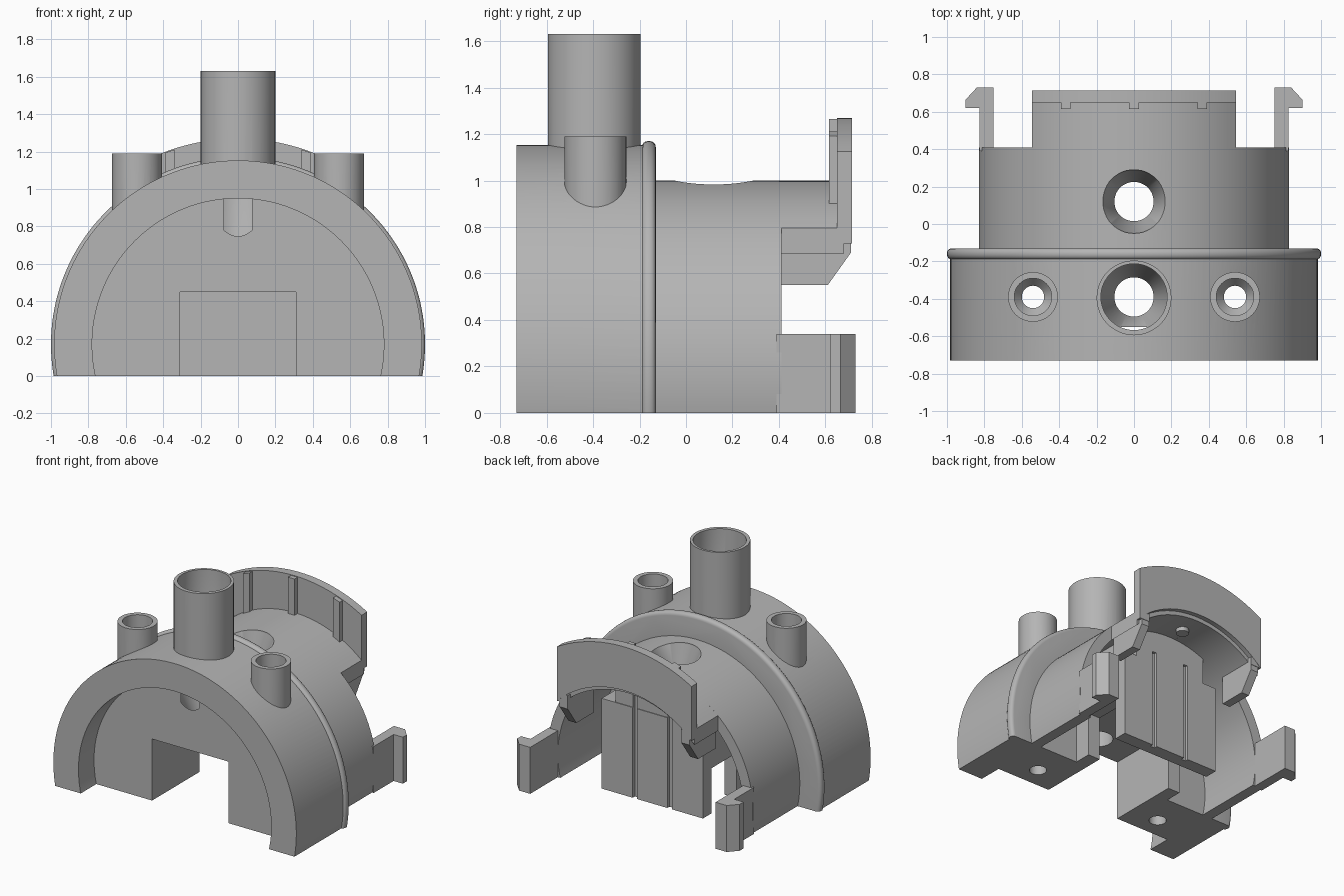
import bpy, bmesh, math
from mathutils import Vector

if "Cube" in bpy.data.objects:
    bpy.data.objects.remove(bpy.data.objects["Cube"], do_unlink=True)

AXIS_Z = 0.17   # height of the common arch axis

grey = bpy.data.materials.new("plain grey")
grey.use_nodes = True
COLOUR = (0.46, 0.46, 0.46, 1)
grey.diffuse_color = COLOUR
grey.node_tree.nodes["Principled BSDF"].inputs["Base Color"].default_value = COLOUR


def prism(name, pts, axis, lo, hi):
    """Extrude a 2D outline along the named axis."""
    place = {"x": lambda p, t: (t, p[0], p[1]),
             "y": lambda p, t: (p[0], t, p[1]),
             "z": lambda p, t: (p[0], p[1], t)}[axis]
    bm = bmesh.new()
    face = bm.faces.new([bm.verts.new(place(p, lo)) for p in pts])
    ext = bmesh.ops.extrude_face_region(bm, geom=[face])
    moved = [g for g in ext["geom"] if isinstance(g, bmesh.types.BMVert)]
    bmesh.ops.translate(bm, verts=moved,
                        vec=Vector(place((0, 0), hi)) - Vector(place((0, 0), lo)))
    bmesh.ops.recalc_face_normals(bm, faces=bm.faces)
    mesh = bpy.data.meshes.new(name)
    bm.to_mesh(mesh)
    bm.free()
    mesh.materials.append(grey)
    ob = bpy.data.objects.new(name, mesh)
    bpy.context.collection.objects.link(ob)
    return ob


def arch(name, r, y0, y1, floor=-0.1, n=96):
    """Round-topped solid running along y."""
    a = math.asin((floor - AXIS_Z) / r)
    pts = []
    for i in range(n + 1):
        t = a + (math.pi - 2 * a) * i / n
        pts.append((r * math.cos(t), AXIS_Z + r * math.sin(t)))
    return prism(name, pts, "y", y0, y1)


def sector(name, r0, r1, x0, x1, y0, y1, n=24):
    """Piece of a curved band cut off by vertical sides."""
    xs = [x0 + (x1 - x0) * i / n for i in range(n + 1)]
    rim = lambda r, x: (x, AXIS_Z + math.sqrt(r * r - x * x))
    pts = [rim(r1, x) for x in xs] + [rim(r0, x) for x in reversed(xs)]
    return prism(name, pts, "y", y0, y1)


def box(name, x0, x1, y0, y1, z0, z1):
    return prism(name, [(x0, y0), (x1, y0), (x1, y1), (x0, y1)], "z", z0, z1)


def lathe(name, x, y, steps, n=48):
    """Turned solid on a vertical axis from (radius, height) steps."""
    bm = bmesh.new()
    rings = [[bm.verts.new((x + r * math.cos(math.tau * i / n),
                            y + r * math.sin(math.tau * i / n), z))
              for i in range(n)] for r, z in steps]
    for a, b in zip(rings, rings[1:]):
        for i in range(n):
            j = (i + 1) % n
            bm.faces.new((a[i], a[j], b[j], b[i]))
    bm.faces.new(rings[0])
    bm.faces.new(rings[-1])
    bmesh.ops.recalc_face_normals(bm, faces=bm.faces)
    mesh = bpy.data.meshes.new(name)
    bm.to_mesh(mesh)
    bm.free()
    mesh.materials.append(grey)
    ob = bpy.data.objects.new(name, mesh)
    bpy.context.collection.objects.link(ob)
    return ob


def apply(ob, mod):
    bpy.context.view_layer.objects.active = ob
    bpy.ops.object.modifier_apply(modifier=mod.name)


def combine(ob, other, op):
    mod = ob.modifiers.new("combine", "BOOLEAN")
    mod.operation, mod.object, mod.solver = op, other, "EXACT"
    apply(ob, mod)
    bpy.data.objects.remove(other, do_unlink=True)


def add(other):
    combine(body, other, "UNION")


def cut(other):
    combine(body, other, "DIFFERENCE")


def smooth(ob):
    bpy.ops.object.select_all(action="DESELECT")
    ob.select_set(True)
    bpy.context.view_layer.objects.active = ob
    bpy.ops.object.shade_smooth_by_angle(angle=math.radians(30))


# Rear shell, hollowed from the back
body = arch("body", 0.83, -0.17, 0.41)
cut(arch("rear_cavity", 0.75, -0.13, 0.5, floor=-0.15))

# Front drum and rounded rim
add(arch("front_drum", 0.983, -0.73, -0.16))
rim = arch("rim", 1.0, -0.19, -0.13)
bevel = rim.modifiers.new("round", "BEVEL")
bevel.width, bevel.segments, bevel.angle_limit = 0.026, 4, math.radians(60)
apply(rim, bevel)
add(rim)

# Inner block with a taller middle
add(box("block", -0.41, 0.41, -0.15, 0.39, -0.1, 0.66))
add(box("block_middle", -0.3, 0.3, -0.15, 0.385, 0.5, 0.92))

# Upright tubes
add(lathe("main_tube", 0, -0.395, [(0.2, 1.0), (0.2, 1.63)]))
for x in (-0.54, 0.54):
    add(lathe("side_tube", x, -0.39, [(0.133, 0.7), (0.133, 1.19)]))

# Front recess, tunnel, side slot and grooves in the block
cut(arch("front_recess", 0.78, -0.8, -0.55, floor=-0.15))
cut(box("tunnel", -0.31, 0.31, -0.6, 0.29, -0.2, 0.45))
cut(box("side_slot", -0.45, 0.45, 0.0, 0.29, -0.2, 0.33))
for x in (-0.14, 0.14):
    cut(box("groove", x - 0.018, x + 0.018, 0.365, 0.45, -0.2, 0.75))

# Bores
cut(lathe("main_bore", 0, -0.39,
          [(0.105, 0.3), (0.105, 0.64), (0.177, 0.78), (0.177, 1.7)]))
cut(lathe("rear_bore", 0, 0.12,
          [(0.105, 0.3), (0.105, 0.86), (0.17, 0.99), (0.17, 1.2)]))
for x in (-0.54, 0.54):
    cut(lathe("side_bore", x, -0.39,
              [(0.06, -0.2), (0.06, 0.7), (0.1, 0.75), (0.1, 1.3)]))

# Level underside
cut(box("floor_cut", -1.5, 1.5, -1.5, 1.5, -0.5, 0.0))
smooth(body)

# Raised hood at the back
smooth(sector("hood_roof", 0.75, 0.83, -0.545, 0.545, 0.40, 0.68))
hood = sector("hood_plate", 0.78, 1.10, -0.545, 0.545, 0.65, 0.715)
smooth(hood)
for x in (-0.365, 0, 0.365):
    smooth(sector("hood_rib", 0.80, 1.095, x - 0.026, x + 0.026, 0.615, 0.66, n=4))
smooth(lathe("hood_boss", 0, 0.52, [(0.045, 0.89), (0.045, 0.95)], n=24))

CHEEK = [(0.405, 0.55), (0.61, 0.55), (0.71, 0.69), (0.71, 0.735), (0.405, 0.735)]
HOOK = [(0.75, 0.39), (0.825, 0.39), (0.825, 0.62), (0.9, 0.62),
        (0.9, 0.665), (0.84, 0.73), (0.75, 0.73)]
for side, s in (("left", 1), ("right", -1)):
    # Tapered cheeks under the hood
    prism(side + "_cheek", CHEEK, "x", s * 0.46, s * 0.525)
    box(side + "_cheek_top", *sorted((s * 0.46, s * 0.545)), 0.405, 0.713, 0.73, 0.79)
    # Snap hooks
    prism(side + "_hook", [(s * x, y) for x, y in HOOK], "z", 0.0, 0.34)
